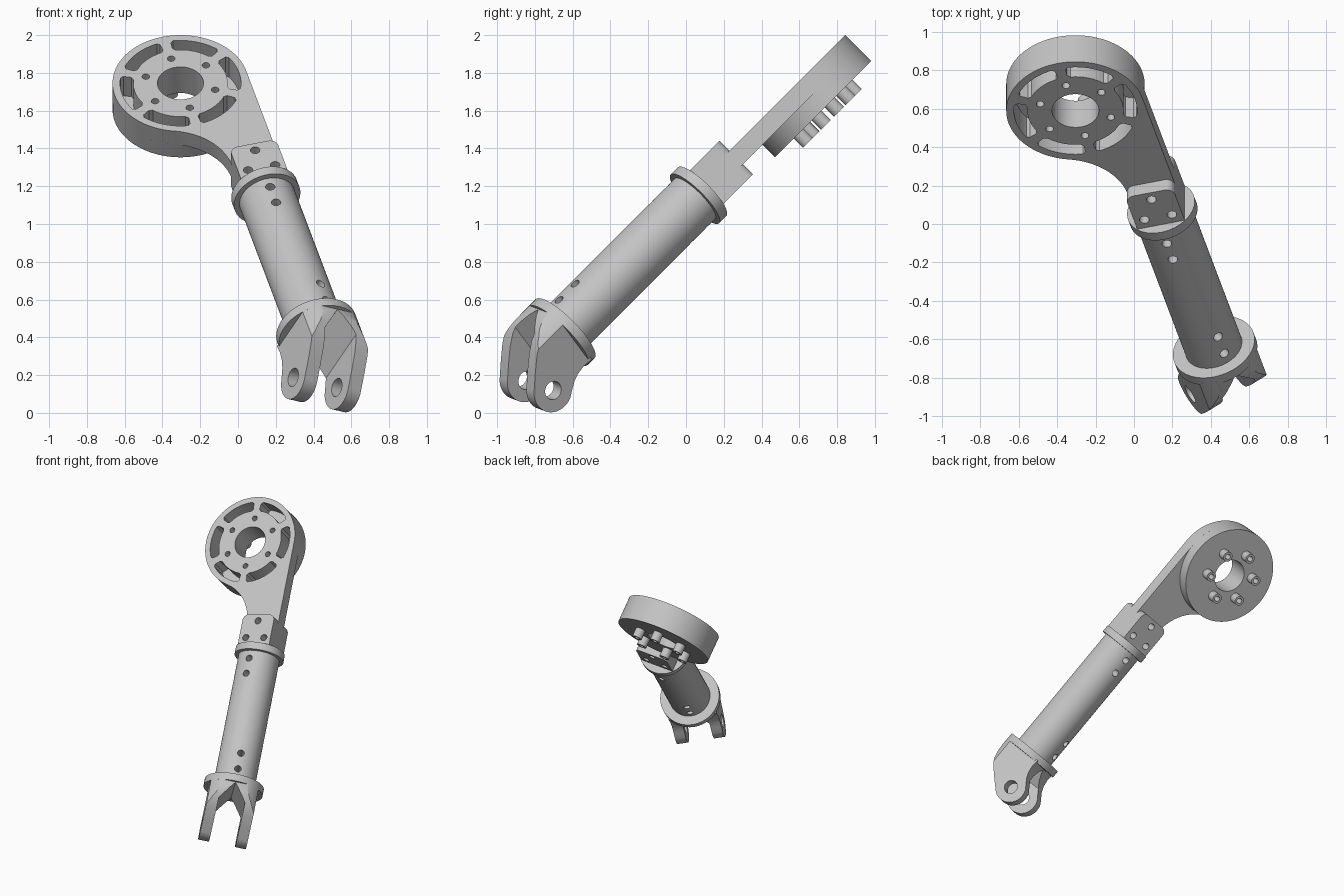
import bpy, bmesh
from math import sin, cos, radians, sqrt, atan2, degrees
from mathutils import Matrix, Vector

if "Cube" in bpy.data.objects:
    bpy.data.objects.remove(bpy.data.objects["Cube"], do_unlink=True)

metal = bpy.data.materials.new("light_grey_metal")
metal.use_nodes = True
grey = (0.55, 0.55, 0.55, 1)
metal.diffuse_color = grey
metal.node_tree.nodes["Principled BSDF"].inputs["Base Color"].default_value = grey

# Working frame: X across the arm, Y along it, Z out of the face plate
TURN = Matrix.Rotation(radians(30), 4, 'Y')       # lower end is twisted
ALONG = Matrix.Rotation(radians(-90), 4, 'X')     # extrude along the arm
ACROSS = Matrix.Rotation(radians(-90), 4, 'Y')    # extrude across the arm
FLAT = Matrix.Identity(4)
parts = []


def arc(cx, cy, r, a0, a1, n):
    return [(cx + r * cos(radians(a0 + (a1 - a0) * i / n)),
             cy + r * sin(radians(a0 + (a1 - a0) * i / n))) for i in range(n + 1)]


def circle(cx, cy, r, n=64):
    return arc(cx, cy, r, 0, 360, n)[:-1]


def prism(name, outline, z0, z1, matrix=FLAT, part=True):
    bm = bmesh.new()
    face = bm.faces.new([bm.verts.new((x, y, z0)) for x, y in outline])
    top = bmesh.ops.extrude_face_region(bm, geom=[face])["geom"]
    bmesh.ops.translate(bm, vec=(0, 0, z1 - z0),
                        verts=[v for v in top if isinstance(v, bmesh.types.BMVert)])
    bmesh.ops.recalc_face_normals(bm, faces=bm.faces)
    mesh = bpy.data.meshes.new(name)
    bm.to_mesh(mesh)
    bm.free()
    mesh.transform(matrix)
    mesh.materials.append(metal)
    obj = bpy.data.objects.new(name, mesh)
    bpy.context.collection.objects.link(obj)
    if part:
        parts.append(obj)
    return obj


def carve(targets, cutter, operation='DIFFERENCE'):
    for obj in targets:
        mod = obj.modifiers.new("carve", 'BOOLEAN')
        mod.operation = operation
        mod.solver = 'EXACT'
        mod.object = cutter
        bpy.context.view_layer.objects.active = obj
        bpy.ops.object.modifier_apply(modifier=mod.name)
    bpy.data.objects.remove(cutter, do_unlink=True)


def drill(targets, x, y, r, matrix=FLAT):
    carve(targets, prism("drill", circle(x, y, r, 32), -0.6, 0.6, matrix, False))


# Tube and its end flanges
tube = prism("tube", circle(0, 0, 0.152), -0.26, 0.78, ALONG)
prism("upper_flange", circle(0, 0, 0.182), 0.763, 0.819, ALONG)
prism("lower_flange", circle(0, 0, 0.22), -0.297, -0.242, ALONG)
for y in (0.70, 0.58):
    drill([tube], 0, y, 0.025)
for y in (-0.05, -0.175):
    drill([tube], 0, y, 0.025, TURN)

# Face plate: disc outline running into a straight neck with one hollow side
W, NECK, CX, CY, R, FILLET = 0.128, 0.86, -0.232, 1.67, 0.36, 0.35
fx = -W - FILLET
fy = CY - sqrt((R + FILLET) ** 2 - (CX - fx) ** 2)
swing = degrees(atan2(CY - fy, CX - fx))
outline = arc(CX, CY, R, 0, 180 + swing, 70)
outline += arc(fx, fy, FILLET, swing, 0, 20)[1:] + [(-W, NECK), (W, NECK)]
plate = prism("face_plate", outline, -0.05, 0.05)
housing = prism("disc_housing", circle(CX, CY, R, 96), -0.145, -0.05)
rim = [plate, housing]
carve(rim, prism("bore", circle(CX, CY, 0.122), -0.6, 0.6, FLAT, False))

# Curved pockets, screw holes and rear spacers around the disc
for k in range(6):
    a = 60 * k
    slot = arc(CX, CY, 0.32, a - 22, a + 22, 16)
    slot += arc(CX, CY, 0.307, a + 24.5, a + 24.5, 1)[:1]
    slot += arc(CX, CY, 0.264, a + 24.5, a + 24.5, 1)[:1]
    slot += arc(CX, CY, 0.25, a + 21, a - 21, 16)
    slot += arc(CX, CY, 0.264, a - 24.5, a - 24.5, 1)[:1]
    slot += arc(CX, CY, 0.307, a - 24.5, a - 24.5, 1)[:1]
    carve(rim, prism("pocket", slot, -0.095, 0.2, FLAT, False))
    x, y = CX + 0.19 * cos(radians(a + 30)), CY + 0.19 * sin(radians(a + 30))
    spacer = prism("rear_spacer", circle(x, y, 0.037, 32), -0.214, -0.145)
    drill(rim + [spacer], x, y, 0.02)

# Clamp block holding the plate
END, C = 1.06, 0.045
outline = [(-W, 0.81), (W, 0.81)] + arc(W - C, END - C, C, 0, 90, 8)
outline += arc(C - W, END - C, C, 90, 180, 8)
block = prism("clamp_block", outline, -0.126, 0.126)
carve([block], prism("slot", [(-1, NECK), (1, NECK), (1, 2), (-1, 2)],
                     -0.05, 0.05, FLAT, False))
for x, y in ((0, 1.01), (-0.074, 0.876), (0.074, 0.876)):
    drill([block, plate], x, y, 0.025)

# Fork: two prongs with a V between them, trimmed to the side profile
OUT, IN, TOP, LOW = 0.178, 0.098, -0.28, -0.8
fork = prism("fork", [(-OUT, TOP), (-OUT, LOW), (-IN, LOW), (-IN, -0.43), (0, -0.3),
                      (IN, -0.43), (IN, LOW), (OUT, LOW), (OUT, TOP)], -0.4, 0.4)
PB, PQ = -0.113, -0.555
side = [(0.2, TOP), (0.197, -0.34), (0.18, -0.4), (0.15, -0.46), (0.105, -0.515),
        (0.04, -0.577)]
side += arc(PB, PQ, 0.118, -46, -205, 32)
side += [(-0.19, -0.465), (-0.165, -0.43), (-0.148, -0.39), (-0.14, -0.34), (-0.145, TOP)]
carve([fork], prism("side_shape", side, -0.5, 0.5, ACROSS, False), 'INTERSECT')
trim = arc(0, 0, 0.22, 180, 360, 48) + [(0.22, 0.5), (-0.22, 0.5)]
carve([fork], prism("round_trim", trim, -0.9, -0.1, ALONG, False), 'INTERSECT')
drill([fork], PB, PQ, 0.05, ACROSS)
fork.data.transform(TURN)

# Stand the arm up: lean back 45 degrees and swing 15 degrees in its own plane
lean = (Matrix.Translation(Vector((0.352, -0.474, 0.612)))
        @ Matrix.Rotation(radians(45), 4, 'X') @ Matrix.Rotation(radians(15), 4, 'Z'))
bpy.ops.object.select_all(action='DESELECT')
for obj in parts:
    obj.data.transform(lean)
    obj.select_set(True)
bpy.context.view_layer.objects.active = parts[0]
bpy.ops.object.shade_smooth_by_angle(angle=radians(30))
